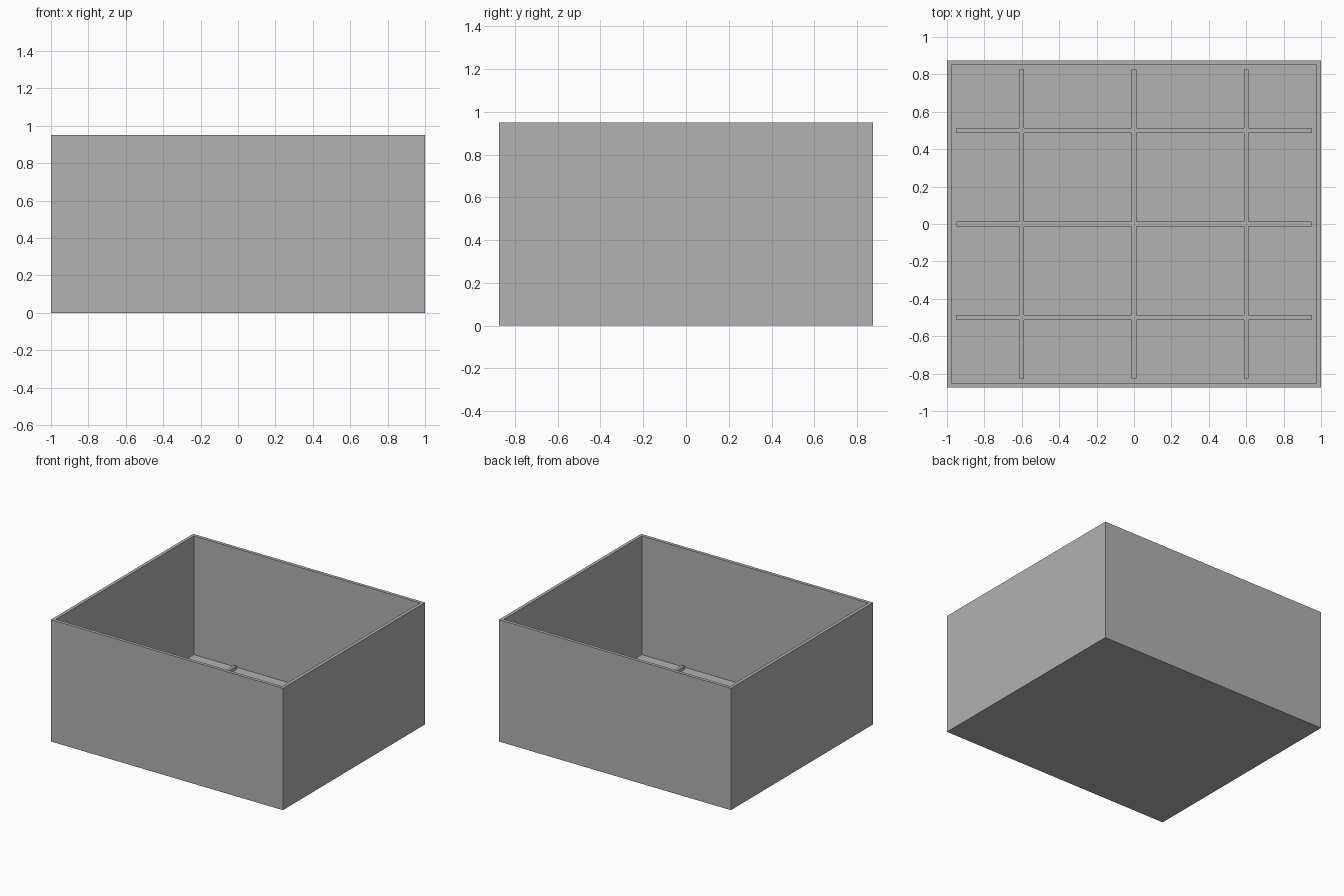
import bpy
import bmesh
from mathutils import Matrix, Vector

WIDTH, DEPTH, HEIGHT = 2.0, 1.75, 0.95
WALL = 0.025          # wall, floor and rib thickness
RIB_X, RIB_Y = 0.95, 0.825   # rib half lengths

cube = bpy.data.objects.get("Cube")
if cube:
    bpy.data.objects.remove(cube, do_unlink=True)

# Single grey material
grey = bpy.data.materials.new("plain_grey")
grey.use_nodes = True
colour = (0.445, 0.445, 0.445, 1)
grey.diffuse_color = colour
grey.node_tree.nodes["Principled BSDF"].inputs["Base Color"].default_value = colour


def add_box(bm, low, high):
    low, high = Vector(low), Vector(high)
    matrix = Matrix.Translation((low + high) / 2) @ Matrix.Diagonal((*(high - low), 1))
    bmesh.ops.create_cube(bm, size=1, matrix=matrix)


def finish(bm, name):
    bmesh.ops.recalc_face_normals(bm, faces=bm.faces)
    mesh = bpy.data.meshes.new(name)
    bm.to_mesh(mesh)
    bm.free()
    mesh.materials.append(grey)
    obj = bpy.data.objects.new(name, mesh)
    bpy.context.collection.objects.link(obj)
    return obj


# Open box: inset the lid, then push it down to the floor
bm = bmesh.new()
add_box(bm, (-WIDTH / 2, -DEPTH / 2, 0), (WIDTH / 2, DEPTH / 2, HEIGHT))
lid = max(bm.faces, key=lambda f: f.calc_center_median().z)
bmesh.ops.inset_region(bm, faces=[lid], thickness=WALL, use_even_offset=True)
inner = bmesh.ops.extrude_face_region(bm, geom=[lid])["geom"]
bmesh.ops.translate(bm, vec=(0, 0, WALL - HEIGHT),
                    verts=[v for v in inner if isinstance(v, bmesh.types.BMVert)])
if lid.is_valid:
    bmesh.ops.delete(bm, geom=[lid], context="FACES_ONLY")
finish(bm, "open_box")

# Floor ribs running front to back
half = WALL / 2
columns = (-0.6, 0, 0.6)
bm = bmesh.new()
for x in columns:
    add_box(bm, (x - half, -RIB_Y, WALL), (x + half, RIB_Y, 2 * WALL))
finish(bm, "lengthwise_floor_ribs")

# Floor ribs running side to side, fitted between the others
starts = [-RIB_X] + [x + half for x in columns]
ends = [x - half for x in columns] + [RIB_X]
bm = bmesh.new()
for y in (-0.5, 0, 0.5):
    for start, end in zip(starts, ends):
        add_box(bm, (start, y - half, WALL), (end, y + half, 2 * WALL))
finish(bm, "crosswise_floor_ribs")
